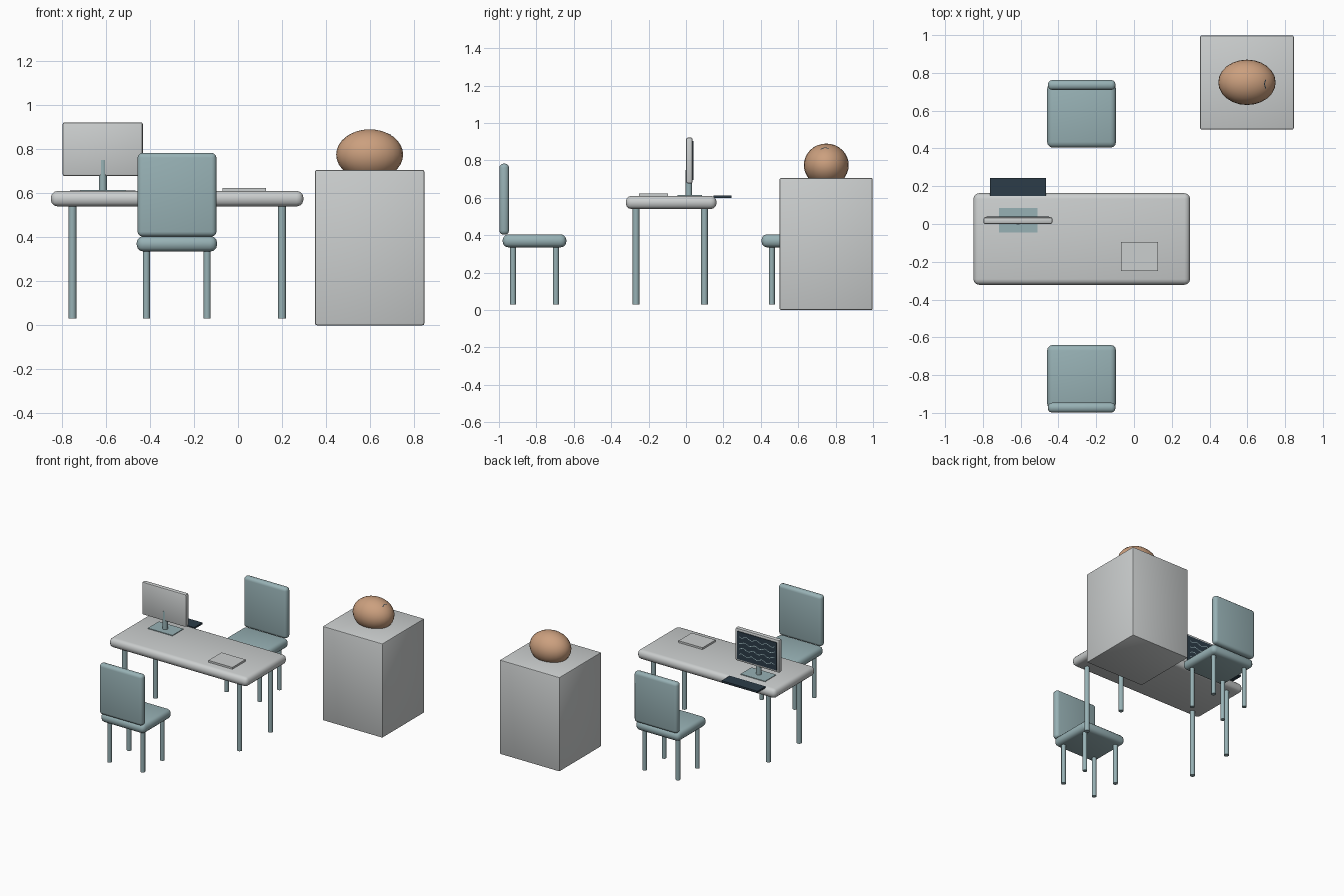
import bpy, bmesh, math
from mathutils import Vector

if "Cube" in bpy.data.objects:
    bpy.data.objects.remove(bpy.data.objects["Cube"])


def material(name, r, g, b):
    m = bpy.data.materials.new(name)
    m.diffuse_color = (r, g, b, 1)
    m.use_nodes = True
    m.node_tree.nodes["Principled BSDF"].inputs["Base Color"].default_value = m.diffuse_color
    return m


GREY = material("light grey", 0.60, 0.62, 0.62)
TEAL = material("muted teal", 0.31, 0.44, 0.46)
DARK = material("dark slate", 0.025, 0.045, 0.065)
BROWN = material("warm tan", 0.60, 0.35, 0.21)
LINE = material("pale wave blue", 0.45, 0.62, 0.66)


def finish(name, bm, mat, smooth=None):
    me = bpy.data.meshes.new(name)
    bm.to_mesh(me)
    bm.free()
    me.materials.append(mat)
    ob = bpy.data.objects.new(name, me)
    bpy.context.collection.objects.link(ob)
    if smooth:
        bpy.ops.object.select_all(action='DESELECT')
        ob.select_set(True)
        bpy.context.view_layer.objects.active = ob
        bpy.ops.object.shade_smooth_by_angle(angle=math.radians(smooth))
    return ob


def box(name, xs, ys, zs, mat, bevel=0.0, segments=3):
    """Box between pairs of limits, with optional rounded edges."""
    bm = bmesh.new()
    bmesh.ops.create_cube(bm, size=1)
    for v in bm.verts:
        v.co = Vector([(a + b) / 2 + c * (b - a) for c, (a, b) in zip(v.co, (xs, ys, zs))])
    if bevel:
        bmesh.ops.bevel(bm, geom=bm.edges[:], offset=bevel, segments=segments,
                        profile=0.5, affect='EDGES')
    return finish(name, bm, mat, 35 if bevel else None)


def post(name, x, y, z0, z1, r, mat):
    """Upright round bar."""
    bm = bmesh.new()
    bmesh.ops.create_cone(bm, cap_ends=True, segments=16, radius1=r, radius2=r, depth=z1 - z0)
    bmesh.ops.translate(bm, verts=bm.verts, vec=(x, y, (z0 + z1) / 2))
    return finish(name, bm, mat, 40)


# Desk
box("desk_top", (-0.85, 0.297), (-0.322, 0.163), (0.54, 0.61), GREY, 0.03)
for x in (-0.752, 0.20):
    for y in (-0.267, 0.099):
        post("desk_leg", x, y, 0.03, 0.55, 0.018, TEAL)

# Two chairs facing each other across the desk
MID = -0.118
for side, label in ((-1, "front"), (1, "rear")):
    def span(a, b):
        return tuple(sorted((MID + side * a, MID + side * b)))
    box(label + "_chair_seat", (-0.46, -0.095), span(0.522, 0.862), (0.335, 0.405), TEAL, 0.03)
    box(label + "_chair_back", (-0.456, -0.098), span(0.828, 0.880), (0.403, 0.783), TEAL, 0.022)
    for x in (-0.416, -0.14):
        for d in (0.577, 0.807):
            post(label + "_chair_leg", x, MID + side * d, 0.03, 0.345, 0.016, TEAL)

# Monitor, its stand and its screen
box("monitor_case", (-0.797, -0.432), (0.0, 0.036), (0.677, 0.922), GREY, 0.01, 2)
post("monitor_stand", -0.614, 0.015, 0.61, 0.75, 0.018, TEAL)
box("monitor_foot", (-0.715, -0.512), (-0.045, 0.085), (0.608, 0.615), TEAL)
box("screen", (-0.78, -0.45), (0.034, 0.041), (0.695, 0.903), DARK)

# Zigzag lines across the screen
for row in range(4):
    bm = bmesh.new()
    z0, half, n = 0.735 + 0.044 * row, 0.0022, 14
    previous = None
    for i in range(n + 1):
        x = -0.762 + 0.294 * i / n
        z = z0 + 0.008 * math.sin(i * math.pi / 2 + row)
        pair = [bm.verts.new((x, 0.0425, z + s * half)) for s in (-1, 1)]
        if previous:
            bm.faces.new((previous[0], previous[1], pair[1], pair[0]))
        previous = pair
    finish("screen_wave", bm, LINE)

# Keyboard and notebook
box("keyboard", (-0.763, -0.465), (0.147, 0.243), (0.600, 0.613), DARK)
box("notebook", (-0.07, 0.128), (-0.25, -0.095), (0.608, 0.624), GREY)

# Cabinet
box("cabinet", (0.35, 0.846), (0.50, 0.998), (0.0, 0.706), GREY, 0.008, 2)

# Oval object resting on the cabinet
bm = bmesh.new()
bmesh.ops.create_uvsphere(bm, u_segments=24, v_segments=16, radius=1)
for v in bm.verts:
    v.co = Vector((0.598 + 0.152 * v.co.x, 0.75 + 0.12 * v.co.y, 0.775 + 0.115 * v.co.z))
finish("oval_body", bm, BROWN, 40)

# Small dark curved mark lying on the oval
bm = bmesh.new()
previous = None
for i in range(7):
    y = 0.718 + 0.046 * i / 6
    bend = 0.006 * math.sin(math.pi * i / 6)
    pair = []
    for x in (0.695 - bend, 0.700 - bend):
        rest = 1 - ((x - 0.598) / 0.152) ** 2 - ((y - 0.75) / 0.12) ** 2
        pair.append(bm.verts.new((x, y, 0.777 + 0.115 * math.sqrt(rest))))
    if previous:
        bm.faces.new((previous[0], pair[0], pair[1], previous[1]))
    previous = pair
bmesh.ops.recalc_face_normals(bm, faces=bm.faces[:])
finish("oval_mark", bm, DARK)
